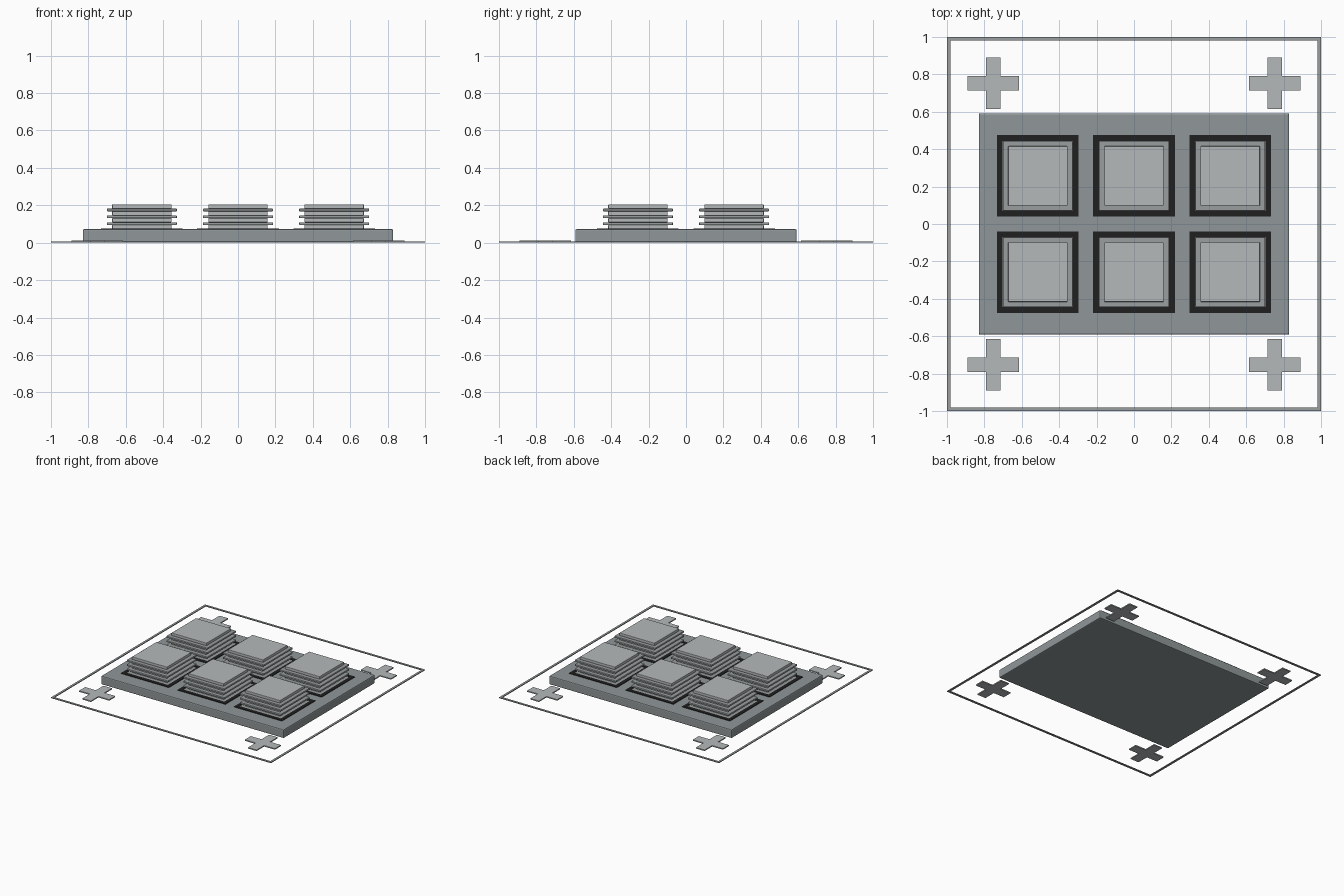
import bpy, bmesh

if "Cube" in bpy.data.objects:
    bpy.data.objects.remove(bpy.data.objects["Cube"])


def material(name, rgb):
    m = bpy.data.materials.new(name)
    m.diffuse_color = (*rgb, 1)
    m.use_nodes = True
    m.node_tree.nodes["Principled BSDF"].inputs["Base Color"].default_value = m.diffuse_color
    return m


BASE = material("slate grey", (0.28, 0.31, 0.32))
LIGHT = material("light grey", (0.46, 0.485, 0.49))
MID = material("mid grey", (0.32, 0.345, 0.35))
DARK = material("near black", (0.014, 0.014, 0.014))


def extruded(name, outline, z0, z1, mat, x=0, y=0, bevel=0):
    """Solid with a flat outline, raised from z0 to z1."""
    bm = bmesh.new()
    face = bm.faces.new([bm.verts.new((px, py, z0)) for px, py in outline])
    top = bmesh.ops.extrude_face_region(bm, geom=[face])["geom"]
    for v in top:
        if isinstance(v, bmesh.types.BMVert):
            v.co.z = z1
    bmesh.ops.recalc_face_normals(bm, faces=bm.faces)
    return finish(name, bm, mat, x, y, bevel)


def finish(name, bm, mat, x, y, bevel=0):
    mesh = bpy.data.meshes.new(name)
    bm.to_mesh(mesh)
    bm.free()
    mesh.materials.append(mat)
    ob = bpy.data.objects.new(name, mesh)
    ob.location = (x, y, 0)
    bpy.context.collection.objects.link(ob)
    if bevel:
        mod = ob.modifiers.new("Bevel", "BEVEL")
        mod.width, mod.segments = bevel, 2
    return ob


def rect(hx, hy):
    return [(-hx, -hy), (hx, -hy), (hx, hy), (-hx, hy)]


def ring(name, half, width, z0, z1, mat, x=0, y=0):
    """Square frame with an open middle."""
    bm = bmesh.new()
    loops = [[bm.verts.new((px, py, z)) for px, py in rect(h, h)]
             for h, z in ((half, z0), (half, z1), (half - width, z1), (half - width, z0))]
    for a, b in zip(loops, loops[1:] + loops[:1]):
        for i in range(4):
            j = (i + 1) % 4
            bm.faces.new((a[i], a[j], b[j], b[i]))
    bmesh.ops.recalc_face_normals(bm, faces=bm.faces)
    return finish(name, bm, mat, x, y)


# Thin ground border and main slab
ring("ground_border", 1.0, 0.018, 0, 0.006, MID)
extruded("base_slab", rect(0.83, 0.592), 0.002, 0.073, BASE, bevel=0.008)

# Corner crosses
a, w = 0.137, 0.039
cross = [(-w, -a), (w, -a), (w, -w), (a, -w), (a, w), (w, w),
         (w, a), (-w, a), (-w, w), (-a, w), (-a, -w), (-w, -w)]
for sx in (-1, 1):
    for sy in (-1, 1):
        extruded("corner_cross", cross, 0.002, 0.011, LIGHT, sx * 0.753, sy * 0.753)

# Six stacks of alternating narrow and wide plates, each inside a dark outline
for x in (-0.514, 0, 0.514):
    for y in (-0.257, 0.257):
        ring("pad_outline", 0.218, 0.03, 0.071, 0.077, DARK, x, y)
        for i in range(4):
            z = 0.0725 + i * 0.0365
            extruded("narrow_plate", rect(0.159, 0.159), z, z + 0.0225, LIGHT, x, y, 0.003)
            if i < 3:
                extruded("wide_plate", rect(0.187, 0.187), z + 0.0225, z + 0.0365,
                         MID, x, y, 0.003)
# Lowest wide plate tops off each stack's footing
        extruded("stack_footing", rect(0.187, 0.187), 0.07, 0.076, MID, x, y)
